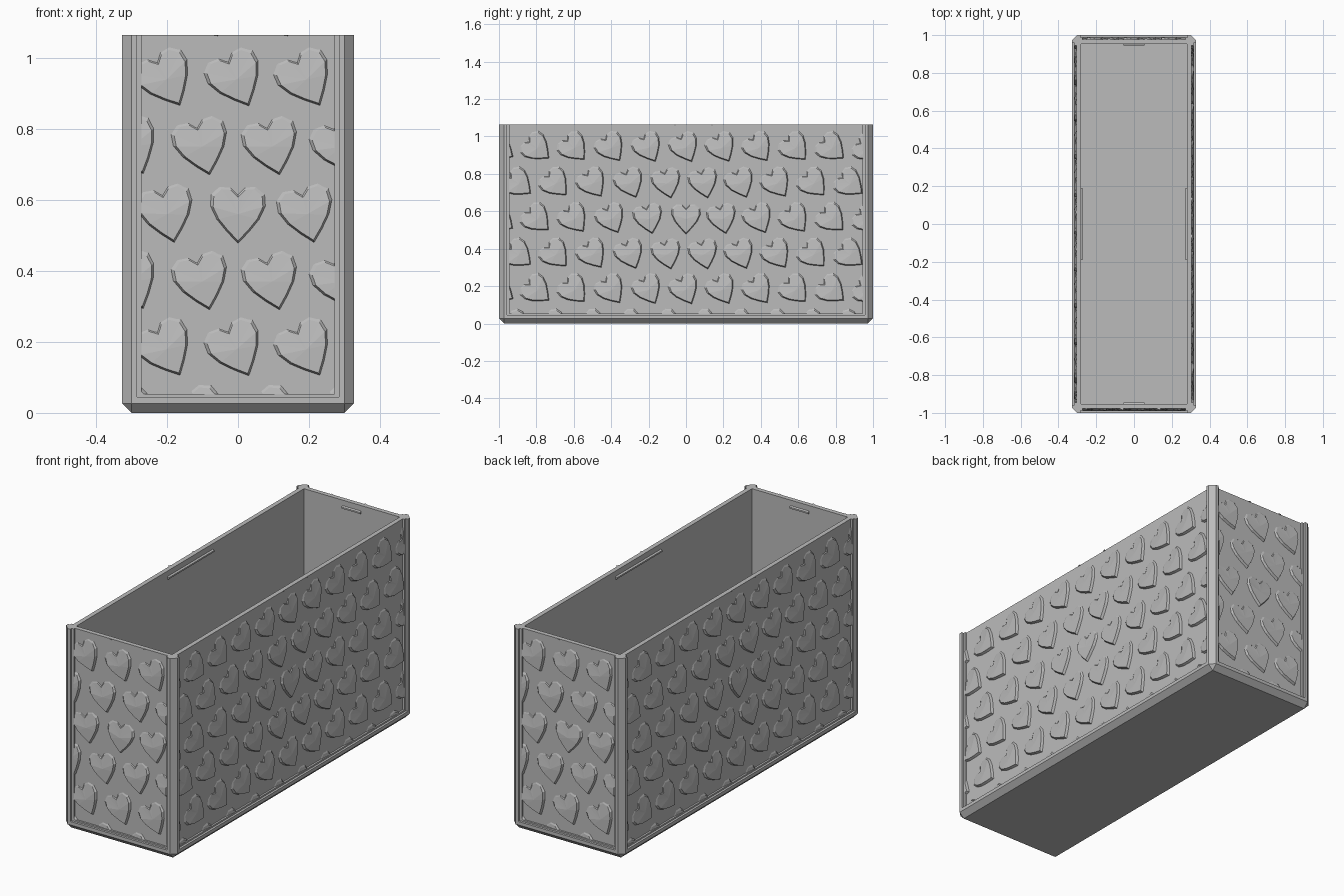
import bpy, bmesh
from math import radians, hypot
from mathutils import Matrix, Vector

cube = bpy.data.objects.get("Cube")
if cube:
    bpy.data.objects.remove(cube, do_unlink=True)

HX, HY, TOP = 0.327, 1.0, 1.065      # half width, half length, height
CHAMFER, WALL, RECESS, FLOOR = 0.027, 0.046, 0.022, 0.05
SILL = 0.053

grey = bpy.data.materials.new("light grey")
grey.use_nodes = True
grey.diffuse_color = (0.5, 0.5, 0.5, 1)
grey.node_tree.nodes["Principled BSDF"].inputs["Base Color"].default_value = (0.5, 0.5, 0.5, 1)


def finish(bm, name):
    bmesh.ops.recalc_face_normals(bm, faces=bm.faces)
    mesh = bpy.data.meshes.new(name)
    bm.to_mesh(mesh)
    bm.free()
    mesh.materials.append(grey)
    ob = bpy.data.objects.new(name, mesh)
    bpy.context.collection.objects.link(ob)
    return ob


def box_mesh(lo, hi):
    bm = bmesh.new()
    lo, hi = Vector(lo), Vector(hi)
    bmesh.ops.create_cube(bm, size=1)
    for v in bm.verts:
        v.co = (lo + hi) / 2 + v.co * (hi - lo)
    return bm


def cut(target, lo, hi, turn=0):
    bm = box_mesh(lo, hi)
    bm.transform(Matrix.Rotation(radians(turn), 4, 'Z'))
    cutter = finish(bm, "cutter")
    cutter.hide_render = True
    mod = target.modifiers.new("cut", 'BOOLEAN')
    mod.operation, mod.solver, mod.object = 'DIFFERENCE', 'EXACT', cutter
    bpy.context.view_layer.objects.active = target
    bpy.ops.object.modifier_apply(modifier=mod.name)
    bpy.data.objects.remove(cutter, do_unlink=True)


# Each side: name, turn about z, half width, distance from the centre
SIDES = [("front", 0, HX, HY), ("left", 90, HY, HX),
         ("back", 180, HX, HY), ("right", 270, HY, HX)]

# Box body with chamfered corner posts and base
bm = box_mesh((-HX, -HY, 0), (HX, HY, TOP))
edges = [e for e in bm.edges
         if abs(e.verts[0].co.z - e.verts[1].co.z) > 0.5
         or max(v.co.z for v in e.verts) < 0.01]
bmesh.ops.bevel(bm, geom=edges, offset=CHAMFER, segments=1, profile=0.5, affect='EDGES')
body = finish(bm, "box_body")

# Cavity, then a stepped recess in every side
cut(body, (WALL - HX, WALL - HY, FLOOR), (HX - WALL, HY - WALL, 2))
for name, turn, half, dist in SIDES:
    for inset, depth, bottom in ((0.043, 0.012, 0.045), (0.055, RECESS, SILL)):
        cut(body, (inset - half, -dist - 0.2, bottom), (half - inset, depth - dist, 2), turn)

# Right half of the heart outline, from tip to notch
HALF_HEART = [(0, -0.065), (0.028, -0.036), (0.054, -0.004), (0.07, 0.03),
              (0.068, 0.06), (0.046, 0.08), (0.02, 0.078), (0, 0.058)]
OUTLINE = HALF_HEART + [(-x, z) for x, z in HALF_HEART[-2:0:-1]]


def add_heart(bm, cx, cz, angle, plane):
    """Raised heart whose relief fades towards its lobes."""
    place = Matrix.Translation((cx, plane, cz)) @ Matrix.Rotation(-angle, 4, 'Y')

    def vert(x, z, h):
        return bm.verts.new(place @ Vector((x, -h, z)))

    def height(z):
        return 0.002 + 0.011 * min(1, (0.08 - z) / 0.06)

    rim = [vert(x, z, height(z)) for x, z in OUTLINE]
    skirt = [vert(x * 1.12, z * 1.12, -0.001) for x, z in OUTLINE]
    middle = vert(0, 0.01, height(0.01))
    for i in range(len(rim)):
        j = (i + 1) % len(rim)
        bm.faces.new((rim[i], rim[j], middle))
        bm.faces.new((skirt[i], skirt[j], rim[j], rim[i]))


# Staggered hearts that turn more with distance from the panel centre
PITCH, ROW, MID = 0.197, 0.19, 0.55
for name, turn, half, dist in SIDES:
    bm = bmesh.new()
    limit = half - 0.055
    count = int(half / PITCH) + 2
    for row in range(-3, 4):
        for col in range(-count, count + 1):
            x = (col + 0.5 * (row % 2)) * PITCH
            z = row * ROW
            d = hypot(x, z)
            if abs(x) < limit + 0.1:
                angle = radians(75 * d / (1 + 0.35 * d))
                add_heart(bm, x, MID + z, angle, RECESS - dist)
    for co, no in (((limit, 0, 0), (1, 0, 0)), ((-limit, 0, 0), (-1, 0, 0)),
                   ((0, 0, TOP), (0, 0, 1)), ((0, 0, SILL), (0, 0, -1))):
        bmesh.ops.bisect_plane(bm, geom=bm.verts[:] + bm.edges[:] + bm.faces[:],
                               plane_co=co, plane_no=no, clear_outer=True)
    # Face every heart outwards
    bmesh.ops.recalc_face_normals(bm, faces=bm.faces)
    flipped = [f for f in bm.faces if f.normal.y > 0]
    bmesh.ops.reverse_faces(bm, faces=flipped)
    bm.transform(Matrix.Rotation(radians(turn), 4, 'Z'))
    mesh = bpy.data.meshes.new(name + "_hearts")
    bm.to_mesh(mesh)
    bm.free()
    mesh.materials.append(grey)
    bpy.context.collection.objects.link(bpy.data.objects.new(name + "_hearts", mesh))

    # Lid catch just under the inner rim
    length = 0.19 if half > 0.5 else 0.055
    inner = WALL - dist
    bm = box_mesh((-length, inner - 0.005, 1.018), (length, inner + 0.009, 1.038))
    for v in bm.verts:
        if v.co.y > inner:
            v.co.z = 1.028 + (v.co.z - 1.028) * 0.4
    bm.transform(Matrix.Rotation(radians(turn), 4, 'Z'))
    finish(bm, name + "_lid_catch")
